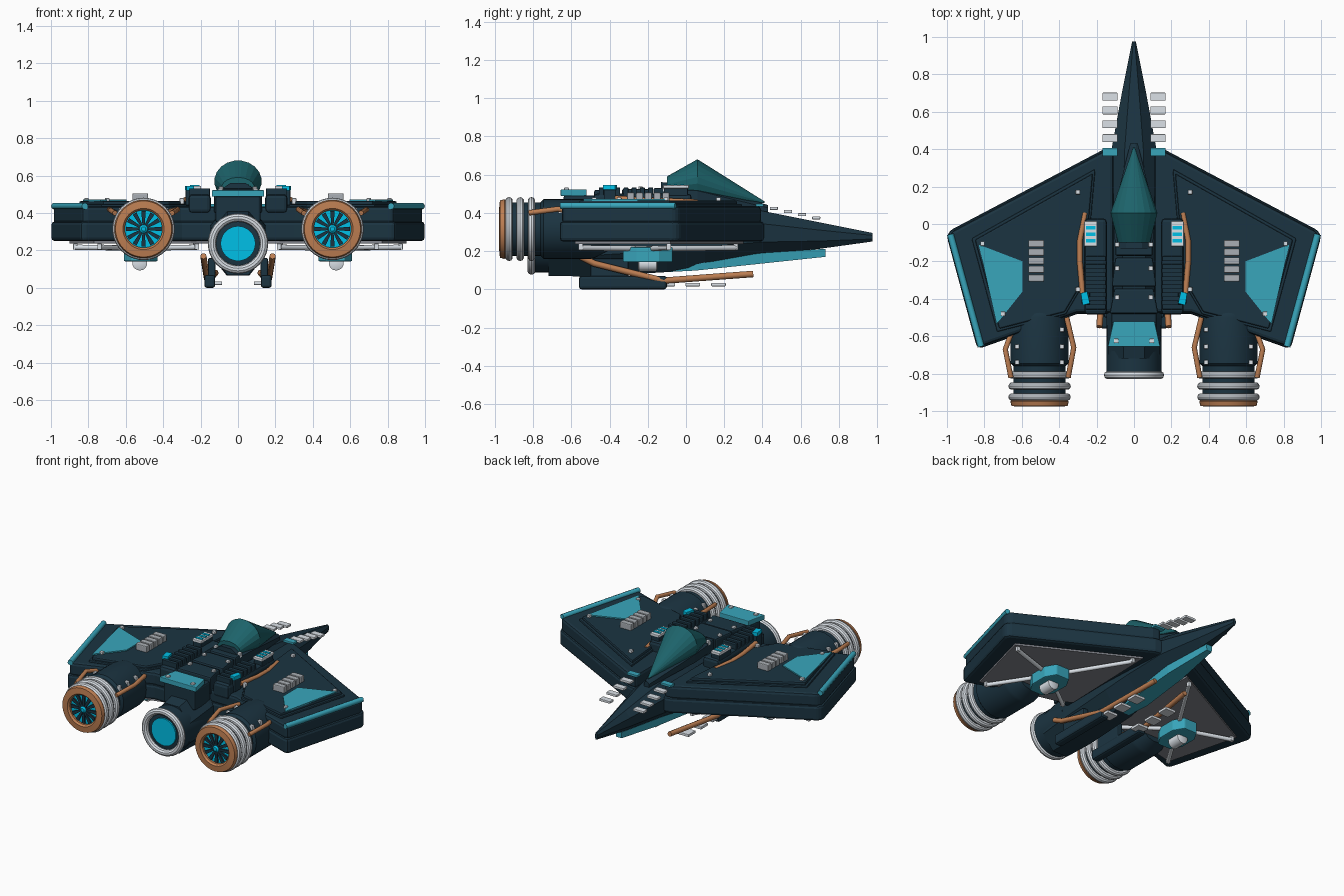
import bpy, bmesh, math
from mathutils import Vector

cube = bpy.data.objects.get("Cube")
if cube:
    bpy.data.objects.remove(cube, do_unlink=True)


def material(name, r, g, b):
    m = bpy.data.materials.new(name)
    m.use_nodes = True
    m.diffuse_color = (r, g, b, 1)
    m.node_tree.nodes["Principled BSDF"].inputs["Base Color"].default_value = (r, g, b, 1)
    return m


NAVY = material("dark navy hull", 0.011, 0.034, 0.053)
TEAL = material("teal panel", 0.04, 0.38, 0.50)
GLASS = material("dark teal glass", 0.012, 0.125, 0.145)
CYAN = material("bright cyan glow", 0.0, 0.55, 0.83)
COPPER = material("copper", 0.51, 0.21, 0.085)
WHITE = material("pale metal", 0.74, 0.79, 0.84)
GREY = material("mid grey vent", 0.40, 0.43, 0.46)
PLATE = material("underside grey", 0.23, 0.24, 0.27)


def finish(name, bm, mat, bevel=0, smooth=False):
    bmesh.ops.recalc_face_normals(bm, faces=bm.faces)
    me = bpy.data.meshes.new(name)
    bm.to_mesh(me)
    bm.free()
    me.materials.append(mat)
    ob = bpy.data.objects.new(name, me)
    bpy.context.collection.objects.link(ob)
    if bevel:
        mod = ob.modifiers.new("edge bevel", 'BEVEL')
        mod.width = bevel
        mod.segments = 2
    if smooth:
        bpy.ops.object.select_all(action='DESELECT')
        ob.select_set(True)
        bpy.context.view_layer.objects.active = ob
        bpy.ops.object.shade_smooth_by_angle(angle=math.radians(35))
    return ob


def bridge(name, rings, mat, bevel=0, smooth=False, closed=False):
    """Skin a list of equal-length rings of points."""
    bm = bmesh.new()
    vs = [[bm.verts.new(p) for p in ring] for ring in rings]
    n = len(vs[0])
    pairs = list(zip(vs, vs[1:])) + ([(vs[-1], vs[0])] if closed else [])
    for a, b in pairs:
        for i in range(n):
            j = (i + 1) % n
            bm.faces.new((a[i], a[j], b[j], b[i]))
    if not closed:
        bm.faces.new(vs[0])
        bm.faces.new(vs[-1])
    return finish(name, bm, mat, bevel, smooth)


def prism(name, pts, z0, z1, mat, bevel=0, s=1):
    return bridge(name, [[(s * x, y, z) for x, y in pts] for z in (z0, z1)], mat, bevel)


def box(name, x0, x1, y0, y1, z0, z1, mat, bevel=0, s=1):
    return prism(name, [(x0, y0), (x1, y0), (x1, y1), (x0, y1)], z0, z1, mat, bevel, s)


def loft(name, sections, n, mat):
    """Sections along y: (y, half width, bottom, top)."""
    k = 1 / math.cos(math.pi / n)
    rings = []
    for y, w, b, t in sections:
        angles = [(i + 0.5) * math.tau / n for i in range(n)]
        rings.append([(w * k * math.cos(a), y, (b + t) / 2 + (t - b) / 2 * k * math.sin(a))
                      for a in angles])
    return bridge(name, rings, mat)


def lathe(name, profile, cx, cz, mat, n=40, closed=False):
    """Turn (radius, y) points about an axis parallel to y."""
    rings = [[(cx + r * math.cos(i * math.tau / n), y, cz + r * math.sin(i * math.tau / n))
              for i in range(n)] for r, y in profile]
    return bridge(name, rings, mat, smooth=True, closed=closed)


def ring(name, major, minor, y, cx, cz, mat):
    prof = [(major + minor * math.cos(i * math.tau / 10), y + minor * math.sin(i * math.tau / 10))
            for i in range(10)]
    return lathe(name, prof, cx, cz, mat, closed=True)


def tube(name, pts, r, mat, s=1):
    cu = bpy.data.curves.new(name, 'CURVE')
    cu.dimensions = '3D'
    cu.bevel_depth = r
    cu.bevel_resolution = 2
    cu.use_fill_caps = True
    sp = cu.splines.new('POLY')
    sp.points.add(len(pts) - 1)
    for p, (x, y, z) in zip(sp.points, pts):
        p.co = (s * x, y, z, 1)
    cu.materials.append(mat)
    bpy.context.collection.objects.link(bpy.data.objects.new(name, cu))


def bolt(x, y, z, s=1):
    box("bolt", x - .012, x + .012, y - .012, y + .012, z - .02, z + .012, WHITE, .004, s)


def inset(pts, k):
    c = sum((Vector(p) for p in pts), Vector((0, 0))) / len(pts)
    return [tuple(c + (Vector(p) - c) * k) for p in pts]


# fuselage and nose
loft("fuselage", [(-.72, .135, .07, .39), (-.5, .148, .067, .44), (-.1, .15, .09, .47),
                  (.1, .14, .13, .45), (.4, .12, .18, .41), (.7, .065, .212, .35),
                  (.975, .01, .25, .295)], 8, NAVY)
bridge("keel", [[(-w, y, t), (w, y, t), (w * .9, y, b), (-w * .9, y, b)]
                for y, w, b, t in ((.73, .022, .17, .212), (.4, .062, .135, .19),
                                   (.05, .07, .098, .145), (-.2, .03, .085, .11))], TEAL)

# canopy
loft("canopy_frame", [(.43, .02, .39, .44), (.06, .112, .42, .555), (-.13, .1, .42, .56)], 8, NAVY)
loft("canopy", [(.41, .004, .45, .46), (.06, .125, .46, .68), (-.1, .085, .49, .59)], 20, GLASS)

# spine segments
for y0, y1, w0, w1, z in ((-.17, -.09, .1, .1, .53), (-.335, -.18, .12, .1, .525),
                          (-.48, -.345, .13, .105, .52)):
    prism("spine_segment", [(-w0, y0), (w0, y0), (w1, y1), (-w1, y1)], .4, z, NAVY, .01)
    for s in (1, -1):
        bolt(.09, (y0 + y1) / 2 + .02, z, s)
box("tail_deck", -.12, .12, -.64, -.47, .35, .49, NAVY, .01)
prism("tail_plate", [(-.14, -.655), (.14, -.655), (.11, -.52), (-.11, -.52)], .488, .522, TEAL, .004)
for s in (1, -1):
    bolt(.095, -.625, .52, s)

# central thruster
lathe("thruster_body", [(.1, -.5), (.148, -.52), (.148, -.79), (.11, -.8)], 0, .237, NAVY)
ring("thruster_ring", .139, .022, -.808, 0, .237, WHITE)
lathe("thruster_glow", [(.093, -.7), (.093, -.81)], 0, .237, CYAN)

WING = [(.1, .41), (.16, .4), (.985, -.035), (1, -.07), (.84, -.66), (.81, -.66), (.3, -.48), (.1, -.48)]
PANEL = [(.22, .27), (.85, -.085), (.72, -.56), (.37, -.47), (.27, -.3)]
FLAP = [(.83, -.11), (.595, -.2), (.595, -.36), (.735, -.535)]
BELLY = [(.18, .3), (.9, -.08), (.77, -.58), (.25, -.45), (.16, -.4)]
POD = [(.43, -.26), (.47, -.33), (.57, -.33), (.61, -.26), (.61, -.14), (.57, -.07), (.47, -.07), (.43, -.14)]

for s in (1, -1):
    # wing layers
    prism("wing_lower", WING, .25, .355, NAVY, .018, s)
    prism("wing_upper", inset(WING, .975), .345, .435, NAVY, .018, s)
    prism("wing_panel_base", inset(PANEL, 1.05), .43, .447, NAVY, .006, s)
    prism("wing_panel", PANEL, .44, .464, NAVY, .008, s)
    prism("wing_flap", FLAP, .463, .472, TEAL, 0, s)
    tube("wingtip_rail", [(.982, -.055, .437), (.818, -.655, .437)], .018, TEAL, s)
    for x, y in ((.81, -.105), (.3, -.35), (.3, .17), (.7, -.48)):
        bolt(x, y, .468, s)
    for i in range(5):
        y = -.105 - i * .046
        box("wing_vent", .48, .565, y - .019, y + .019, .45, .505, GREY, .006, s)

    # wing underside with braces and pod
    prism("underside_plate", BELLY, .238, .255, PLATE, 0, s)
    for x, y in ((.23, .26), (.87, -.09), (.74, -.55), (.22, -.43)):
        tube("underside_brace", [(.52, -.2, .213), (x, y, .217)], .014, WHITE, s)
        bolt(x, y, .225, s)
    prism("pod", POD, .142, .22, TEAL, .006, s)
    lathe("pod_sensor", [(.03, -.25), (.04, -.245), (.04, -.155), (.03, -.15)], .525 * s, .133, WHITE, 20)

    # wing engine
    ex, ez = .505 * s, .315
    lathe("engine_body", [(.11, -.4), (.152, -.48), (.156, -.5), (.156, -.745), (.14, -.76), (.14, -.945)],
          ex, ez, NAVY)
    for y in (-.808, -.867, -.925):
        ring("engine_ring", .147, .02, y, ex, ez, WHITE)
    lathe("engine_lip", [(.1, -.9), (.145, -.93), (.156, -.95), (.15, -.973), (.11, -.977), (.1, -.965)],
          ex, ez, COPPER, closed=True)
    lathe("engine_glow", [(.103, -.93), (.103, -.95)], ex, ez, CYAN)
    for i in range(12):
        a = i * math.tau / 12
        d = Vector((math.cos(a), 0, math.sin(a)))
        t = Vector((-d.z, 0, d.x))
        c = Vector((ex, 0, ez))
        quad = [c + d * .02 - t * .006, c + d * .095 - t * .012, c + d * .095 + t * .012, c + d * .02 + t * .006]
        bridge("fan_blade", [[p + Vector((0, y, 0)) for p in quad] for y in (-.948, -.96)], NAVY)
    lathe("fan_hub", [(.022, -.945), (.022, -.962), (.012, -.97)], ex, ez, CYAN, 16)
    for x in (.385, .625):
        for y in (-.565, -.655, -.74):
            bolt(x, y, .415, s)
    tube("engine_pipe", [(.36, -.5, .41), (.322, -.66, .42), (.352, -.82, .4)], .014, COPPER, s)
    tube("engine_pipe", [(.655, -.58, .4), (.688, -.67, .42), (.658, -.82, .4)], .014, COPPER, s)

    # shoulder block with ribs, switch panel and pipe
    box("shoulder_block", .145, .265, -.485, .03, .4, .5, NAVY, .02, s)
    for i in range(7):
        y = -.185 - i * .043
        box("shoulder_rib", .15, .26, y - .013, y + .013, .48, .532, NAVY, .004, s)
    box("switch_base", .2, .263, -.115, .01, .49, .53, NAVY, .004, s)
    box("switch_panel", .197, .266, -.12, .015, .528, .545, WHITE, .004, s)
    for y in (-.09, -.055, -.02):
        box("switch_light", .205, .257, y - .009, y + .009, .54, .55, CYAN, 0, s)
    box("joint_base", .235, .28, -.43, -.365, .44, .522, NAVY, .006, s)
    prism("pipe_joint", [(.235, -.425), (.275, -.435), (.285, -.37), (.25, -.36)], .52, .546, CYAN, .003, s)
    tube("shoulder_pipe", [(.262, .06, .455), (.29, -.09, .462), (.29, -.2, .465), (.275, -.37, .475)],
         .015, COPPER, s)

    # nose fins
    for i in range(5):
        y, z = .385 + i * .074, .44 - i * .0165
        box("nose_fin", .088, .168, y - .021, y + .021, z - .008, z + .008, WHITE if i else TEAL, .003, s)

    # landing skid
    box("skid", .122, .18, -.56, -.1, 0, .07, NAVY, .014, s)
    box("skid_strut", .12, .16, -.5, -.3, .05, .16, NAVY, .008, s)
    tube("skid_pipe", [(.185, -.55, .17), (.18, -.48, .135), (.165, -.12, .045), (.12, .35, .08)],
         .017, COPPER, s)
    for y in (-.095, .035, .17):
        box("skid_plate", .085, .165, y - .038, y + .038, .016, .034, WHITE, .003, s)
